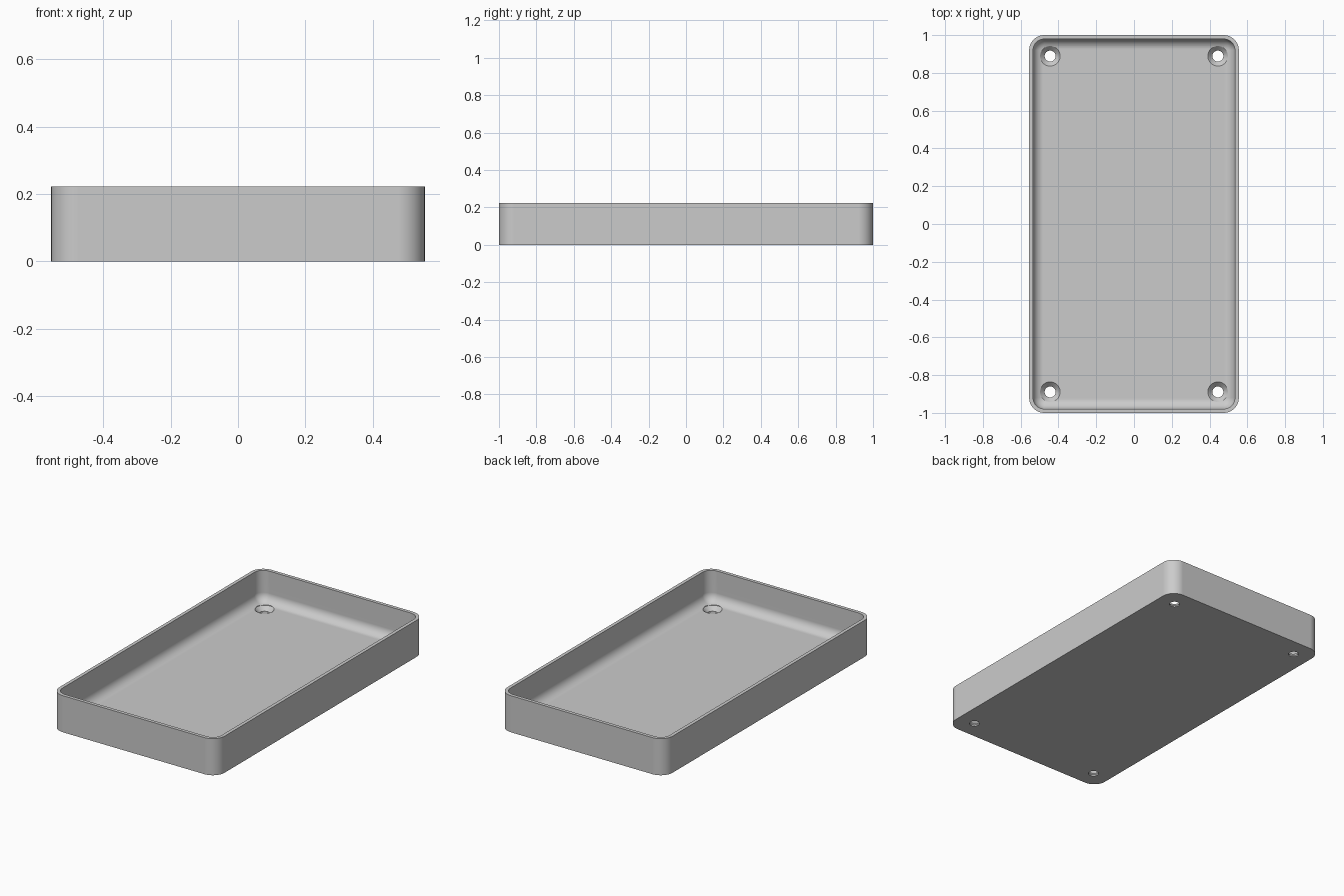
import bpy, bmesh, math

if "Cube" in bpy.data.objects:
    bpy.data.objects.remove(bpy.data.objects["Cube"], do_unlink=True)

WIDTH, LENGTH, HEIGHT = 1.11, 2.0, 0.222
CORNER, WALL, FLOOR, FILLET = 0.08, 0.021, 0.033, 0.055
HOLE, SINK = 0.029, 0.053
STEPS = 10

grey = bpy.data.materials.new("plain grey")
grey.use_nodes = True
colour = (0.6, 0.6, 0.6, 1)
grey.diffuse_color = colour
grey.node_tree.nodes["Principled BSDF"].inputs["Base Color"].default_value = colour


def make_object(name, bm):
    bmesh.ops.recalc_face_normals(bm, faces=bm.faces)
    mesh = bpy.data.meshes.new(name)
    bm.to_mesh(mesh)
    bm.free()
    mesh.materials.append(grey)
    obj = bpy.data.objects.new(name, mesh)
    bpy.context.collection.objects.link(obj)
    return obj


def rounded_ring(bm, inset, z):
    """Rounded rectangle, inset from the outer wall, at height z."""
    radius = max(CORNER - inset, 0.003)
    cx, cy = WIDTH / 2 - inset - radius, LENGTH / 2 - inset - radius
    ring = []
    for quarter, (sx, sy) in enumerate([(1, 1), (-1, 1), (-1, -1), (1, -1)]):
        for i in range(STEPS + 1):
            a = (quarter + i / STEPS) * math.pi / 2
            ring.append(bm.verts.new((sx * cx + radius * math.cos(a),
                                      sy * cy + radius * math.sin(a), z)))
    return ring


def skin(bm, rings):
    """Join rings into a closed solid."""
    for low, high in zip(rings, rings[1:]):
        n = len(low)
        for i in range(n):
            j = (i + 1) % n
            bm.faces.new((low[i], low[j], high[j], high[i]))
    bm.faces.new(rings[0])
    bm.faces.new(rings[-1])


# Tray shell: outer wall, rim, inner wall and filleted floor
profile = [(0, 0), (0, HEIGHT), (WALL, HEIGHT)]
for i in range(STEPS + 1):
    a = i / STEPS * math.pi / 2
    profile.append((WALL + FILLET * (1 - math.cos(a)),
                    FLOOR + FILLET * (1 - math.sin(a))))
bm = bmesh.new()
skin(bm, [rounded_ring(bm, inset, z) for inset, z in profile])
tray = make_object("tray", bm)

# Countersunk screw holes in the four corners
bm = bmesh.new()
sections = [(HOLE, -0.05), (HOLE, 0.008), (SINK, FLOOR), (SINK, 0.12)]
for x in (-0.444, 0.444):
    for y in (-0.889, 0.889):
        rings = []
        for radius, z in sections:
            rings.append([bm.verts.new((x + radius * math.cos(k * math.tau / 40),
                                        y + radius * math.sin(k * math.tau / 40), z))
                          for k in range(40)])
        skin(bm, rings)
cutter = make_object("screw_hole_cutter", bm)
cutter.hide_render = True

bpy.ops.object.select_all(action="DESELECT")
tray.select_set(True)
bpy.context.view_layer.objects.active = tray
cut = tray.modifiers.new("screw_holes", "BOOLEAN")
cut.operation = "DIFFERENCE"
cut.solver = "EXACT"
cut.object = cutter
bpy.ops.object.modifier_apply(modifier=cut.name)
bpy.data.objects.remove(cutter, do_unlink=True)

# Smooth fillets and corners, crisp rim and flat floor
bpy.ops.object.shade_smooth_by_angle(angle=math.radians(30))
weighted = tray.modifiers.new("even_shading", "WEIGHTED_NORMAL")
weighted.keep_sharp = True
